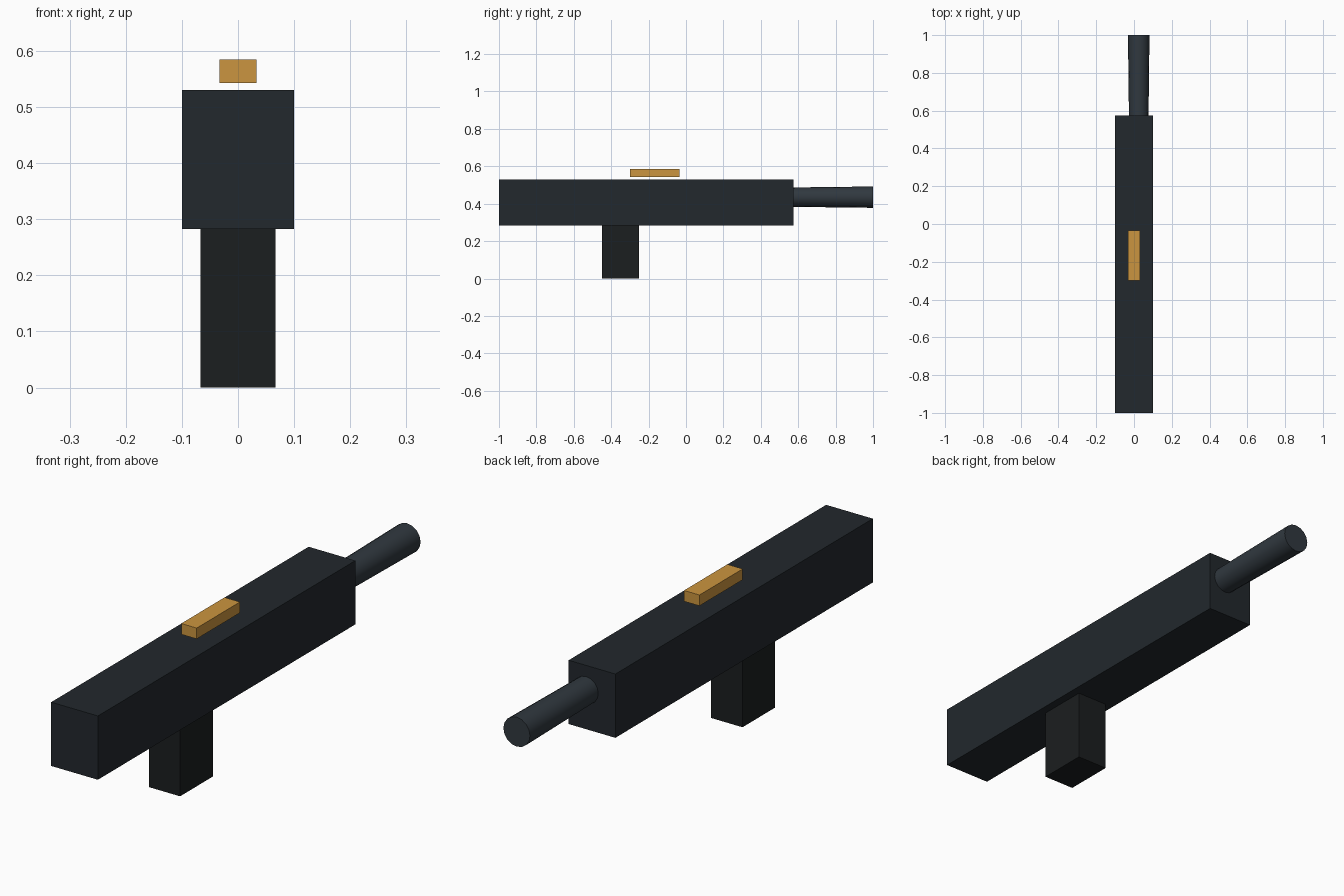
import bpy, math

if "Cube" in bpy.data.objects:
    bpy.data.objects.remove(bpy.data.objects["Cube"])


def material(name, rgb):
    m = bpy.data.materials.new(name)
    m.diffuse_color = (*rgb, 1)
    m.use_nodes = True
    m.node_tree.nodes["Principled BSDF"].inputs["Base Color"].default_value = m.diffuse_color
    return m


def box(name, lo, hi, mat):
    centre = [(a + b) / 2 for a, b in zip(lo, hi)]
    bpy.ops.mesh.primitive_cube_add(size=1, location=centre)
    ob = bpy.context.object
    ob.name = name
    ob.scale = [b - a for a, b in zip(lo, hi)]
    bpy.ops.object.transform_apply(location=False, rotation=False, scale=True)
    ob.data.materials.append(mat)
    return ob


dark = material("dark_metal", (0.016, 0.021, 0.026))
black = material("grip_black", (0.011, 0.013, 0.014))
steel = material("barrel_steel", (0.03, 0.04, 0.05))
amber = material("amber", (0.6, 0.3, 0.05))

# Long body, grip below it and a small floating sight above
box("body", (-0.10, -1.0, 0.283), (0.10, 0.575, 0.53), dark)
box("grip", (-0.067, -0.45, 0.0), (0.067, -0.25, 0.30), black)
box("sight", (-0.033, -0.30, 0.543), (0.033, -0.035, 0.585), amber)

# Slightly flared barrel, offset to the right of the body
y0, y1 = 0.50, 1.0
bpy.ops.mesh.primitive_cone_add(vertices=16, radius1=0.051, radius2=0.057,
                                depth=y1 - y0, location=(0.025, (y0 + y1) / 2, 0.435),
                                rotation=(-math.pi / 2, 0, 0))
barrel = bpy.context.object
barrel.name = "barrel"
barrel.data.materials.append(steel)
bpy.ops.object.shade_smooth_by_angle(angle=math.radians(40))
